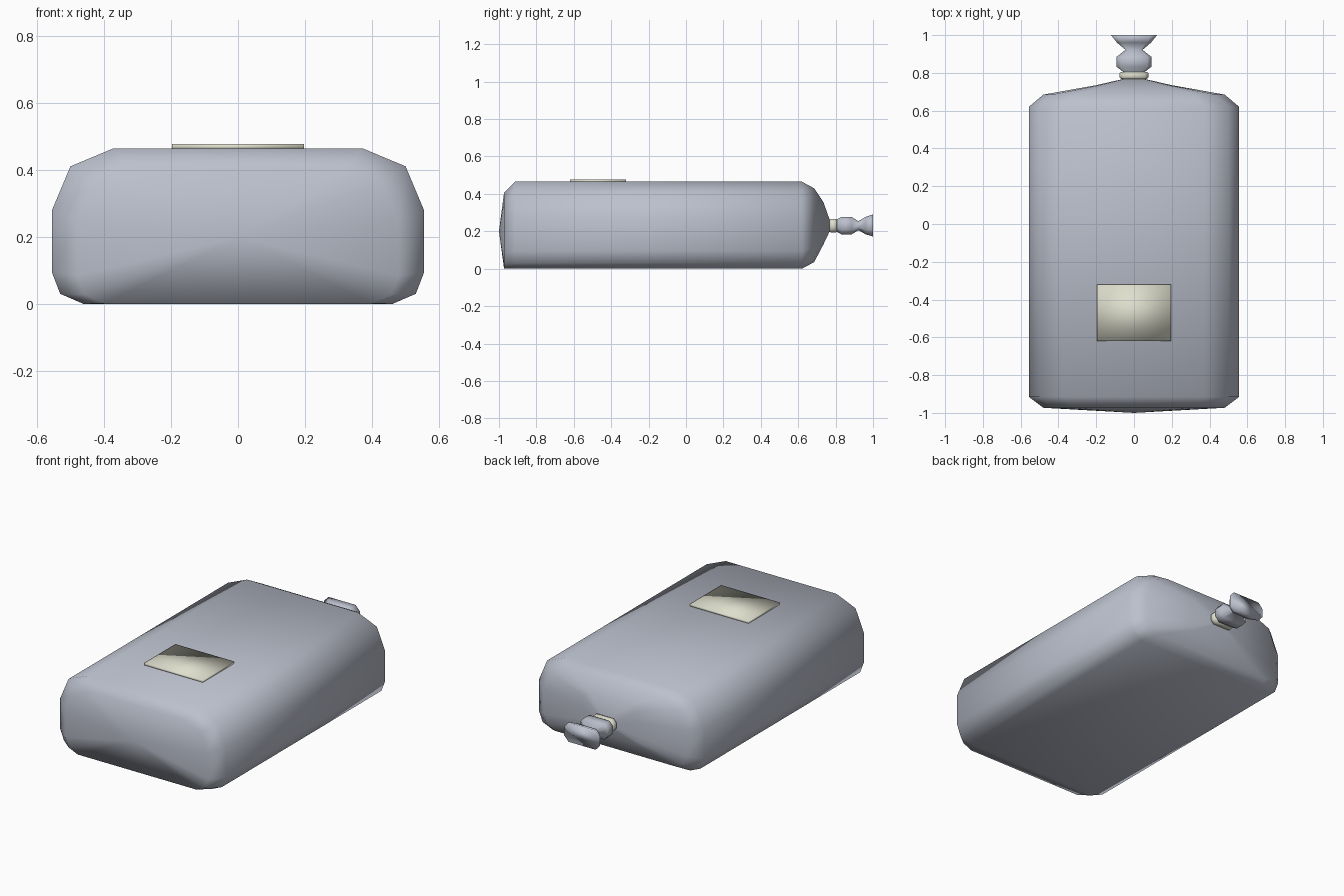
import bpy
import bmesh

cube = bpy.data.objects.get("Cube")
if cube:
    bpy.data.objects.remove(cube, do_unlink=True)


def material(name, rgb):
    mat = bpy.data.materials.new(name)
    mat.use_nodes = True
    mat.diffuse_color = (*rgb, 1)
    mat.node_tree.nodes["Principled BSDF"].inputs["Base Color"].default_value = (*rgb, 1)
    return mat


def finish(name, bm, mat):
    bmesh.ops.remove_doubles(bm, verts=bm.verts, dist=0.0001)
    bmesh.ops.recalc_face_normals(bm, faces=bm.faces)
    for face in bm.faces:
        face.smooth = True
    mesh = bpy.data.meshes.new(name)
    bm.to_mesh(mesh)
    bm.free()
    mesh.materials.append(mat)
    obj = bpy.data.objects.new(name, mesh)
    bpy.context.collection.objects.link(obj)
    return obj


def loft(name, half_section, rings, mat):
    """Skin rings (y, half width, bottom, top) along y; zero width makes a point."""
    section = half_section + [(-x, z) for x, z in reversed(half_section)]
    bm = bmesh.new()
    loops = [[bm.verts.new((x * w, y, low + z * (high - low))) for x, z in section]
             for y, w, low, high in rings]
    count = len(section)
    for a, b in zip(loops, loops[1:]):
        for i in range(count):
            j = (i + 1) % count
            bm.faces.new((a[i], a[j], b[j], b[i]))
    for ring, loop in ((rings[0], loops[0]), (rings[-1], loops[-1])):
        if ring[1] > 0:
            bm.faces.new(loop)
    return finish(name, bm, mat)


grey = material("pale blue grey", (0.50, 0.53, 0.61))
cream = material("cream", (0.74, 0.74, 0.62))

# Half sections as fractions of width and height
pillow = [(0.83, 0), (0.955, 0.065), (1, 0.205), (1, 0.6), (0.9, 0.885), (0.67, 1)]
tube = [(0.75, 0), (1, 0.28), (1, 0.72), (0.75, 1)]

# Stuffed bag, with a shallow pointed base and a gathered mouth
loft("bag_body", pillow, [
    (-1.0, 0, 0.2, 0.2),
    (-0.973, 0.48, 0.002, 0.405),
    (-0.915, 0.557, 0, 0.465),
    (0.62, 0.557, 0, 0.465),
    (0.685, 0.48, 0.035, 0.43),
    (0.735, 0.2, 0.13, 0.355),
    (0.768, 0.055, 0.2, 0.262),
], grey)

# Tie around the mouth
loft("neck_tie", tube, [
    (0.768, 0.068, 0.197, 0.263),
    (0.776, 0.076, 0.193, 0.267),
    (0.798, 0.076, 0.193, 0.267),
    (0.806, 0.068, 0.197, 0.263),
], cream)

# Twisted mouth and its flared end
loft("gathered_mouth", tube, [
    (0.76, 0.05, 0.2, 0.26),
    (0.806, 0.058, 0.197, 0.263),
    (0.832, 0.092, 0.183, 0.277),
    (0.885, 0.092, 0.183, 0.277),
    (0.922, 0.045, 0.206, 0.254),
    (0.96, 0.09, 0.184, 0.277),
    (1.0, 0.122, 0.172, 0.29),
], grey)

# Label plate on top of the bag
bm = bmesh.new()
bmesh.ops.create_cube(bm, size=1)
bmesh.ops.scale(bm, vec=(0.394, 0.3, 0.016), verts=bm.verts)
bmesh.ops.translate(bm, vec=(0, -0.47, 0.47), verts=bm.verts)
finish("label_plate", bm, cream)
